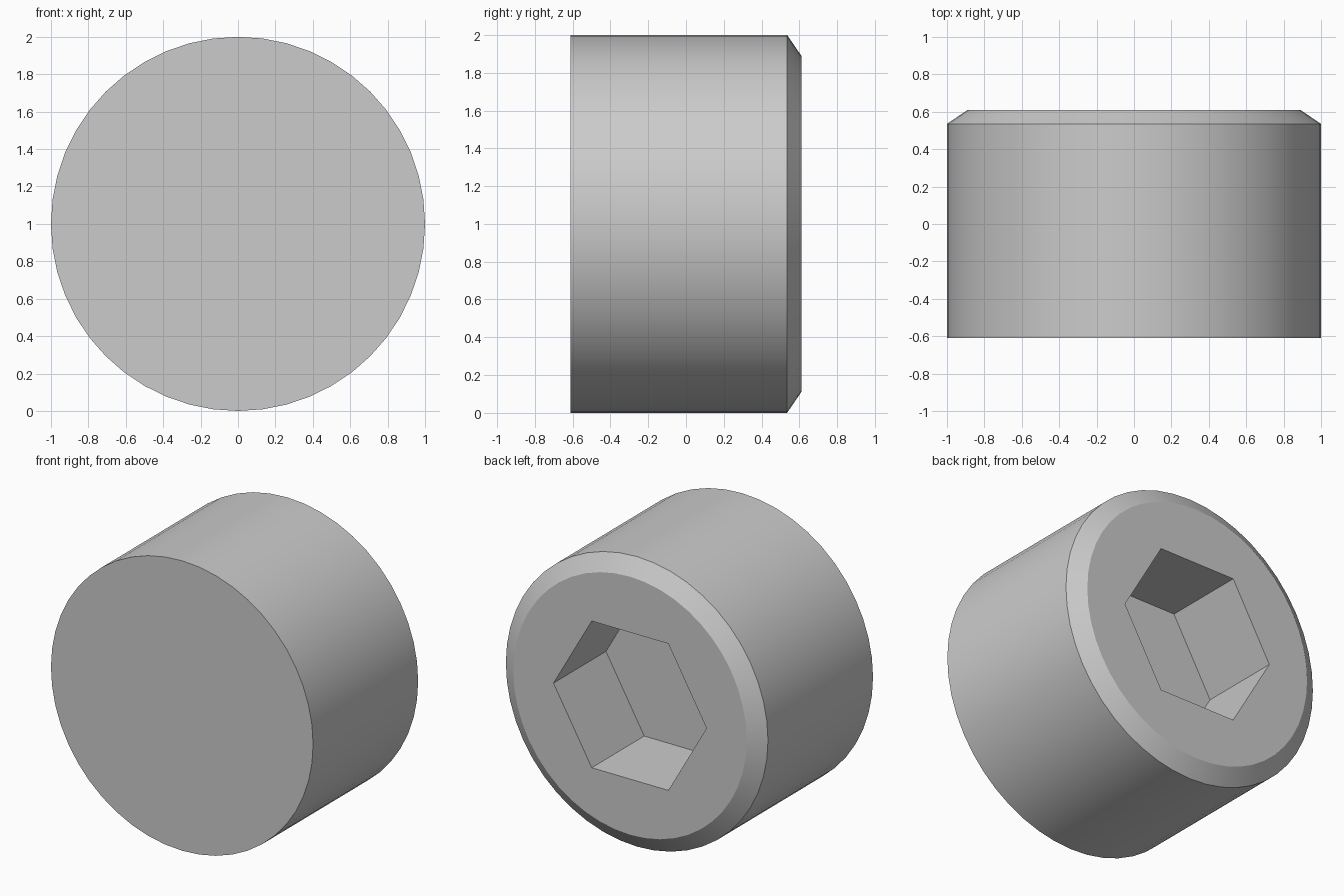
import bpy, bmesh
from math import sin, cos, pi, radians

cube = bpy.data.objects.get("Cube")
if cube:
    bpy.data.objects.remove(cube, do_unlink=True)

SIDES = 48
FRONT, SHOULDER, BACK = -0.61, 0.535, 0.61
SOCKET_RADIUS, SOCKET_DEPTH = 0.584, 0.572

# Material
metal = bpy.data.materials.new("plain_grey")
metal.use_nodes = True
colour = (0.6, 0.6, 0.6, 1)
metal.diffuse_color = colour
metal.node_tree.nodes["Principled BSDF"].inputs["Base Color"].default_value = colour

bm = bmesh.new()


def ring(radius, y, sides=SIDES):
    """Closed loop of vertices around the y axis."""
    turns = [2 * pi * i / sides for i in range(sides)]
    return [bm.verts.new((radius * cos(a), y, 1 + radius * sin(a))) for a in turns]


def wall(a, b):
    """Quads joining two rings of equal size."""
    for i in range(len(a)):
        j = (i + 1) % len(a)
        bm.faces.new((a[i], a[j], b[j], b[i]))


# Cylindrical body with a chamfered back rim
front = ring(1, FRONT)
shoulder = ring(1, SHOULDER)
rim = ring(0.89, BACK)
wall(front, shoulder)
wall(shoulder, rim)
bm.faces.new(front)

# Hexagonal socket sunk into the back
mouth = ring(SOCKET_RADIUS, BACK, 6)
floor = ring(SOCKET_RADIUS, BACK - SOCKET_DEPTH, 6)
wall(mouth, floor)
bm.faces.new(floor)

# Flat back face around the socket
edges = [bm.edges.get((r[i - 1], r[i])) for r in (rim, mouth) for i in range(len(r))]
bmesh.ops.triangle_fill(bm, edges=edges, use_beauty=True, normal=(0, 1, 0))
bmesh.ops.recalc_face_normals(bm, faces=bm.faces)

mesh = bpy.data.meshes.new("socket_plug")
bm.to_mesh(mesh)
bm.free()
mesh.materials.append(metal)
plug = bpy.data.objects.new("socket_plug", mesh)
bpy.context.collection.objects.link(plug)

bpy.ops.object.select_all(action="DESELECT")
plug.select_set(True)
bpy.context.view_layer.objects.active = plug
bpy.ops.object.shade_smooth_by_angle(angle=radians(25))
